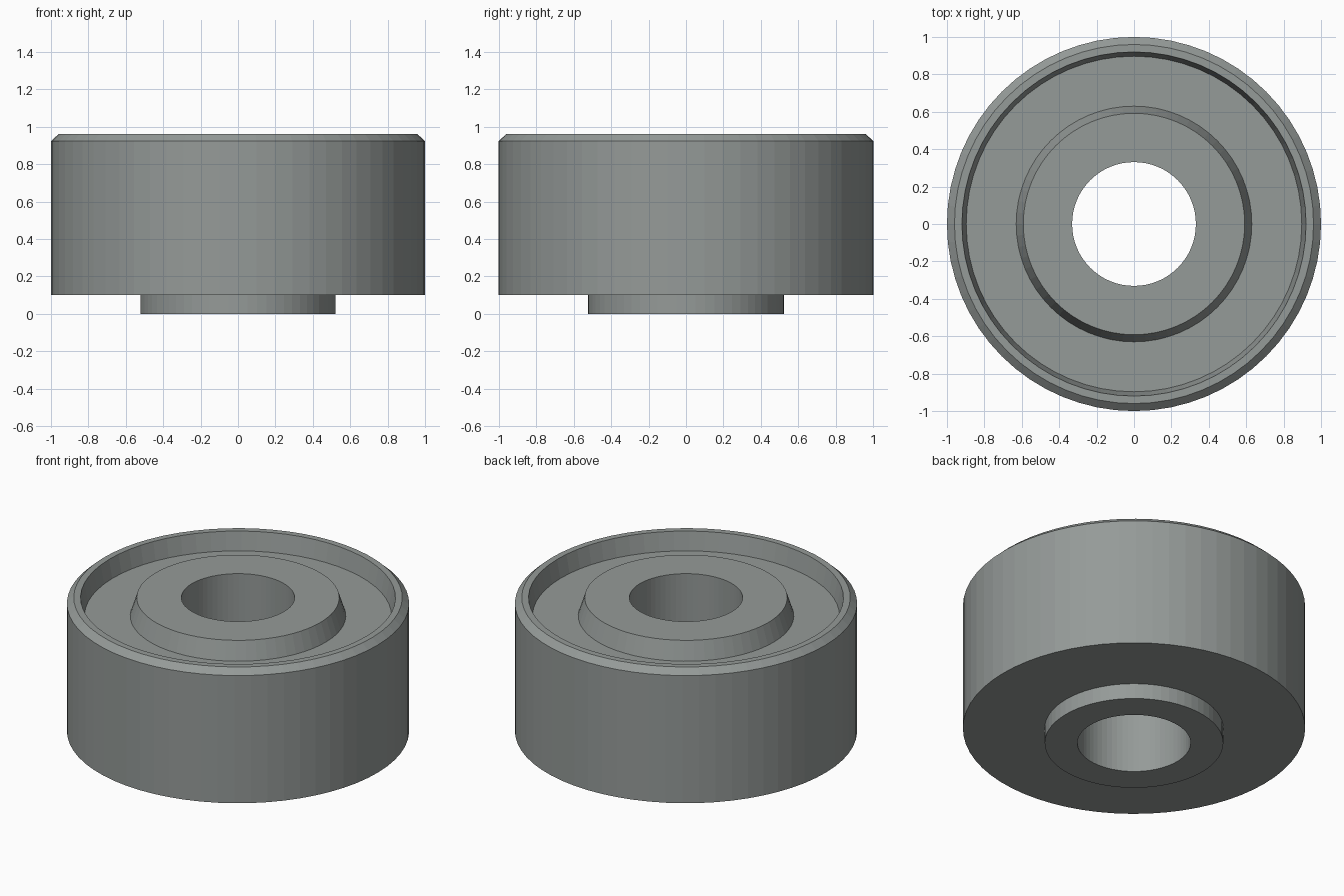
import bpy, bmesh, math

if "Cube" in bpy.data.objects:
    bpy.data.objects.remove(bpy.data.objects["Cube"])

SEGMENTS = 64

# Closed half cross-section (radius, height), revolved around z
profile = [
    (0.331, 0.0), (0.522, 0.0), (0.522, 0.10),   # lower boss
    (1.0, 0.10), (1.0, 0.923), (0.96, 0.96),     # outer wall and chamfer
    (0.92, 0.96), (0.897, 0.843),                # rim and recess wall
    (0.63, 0.843), (0.592, 0.96), (0.331, 0.96), # recess floor and raised hub
]


def lathe(name, points):
    bm = bmesh.new()
    rings = []
    for i in range(SEGMENTS):
        a = 2 * math.pi * i / SEGMENTS
        rings.append([bm.verts.new((r * math.cos(a), r * math.sin(a), z)) for r, z in points])
    n = len(points)
    for i in range(SEGMENTS):
        a, b = rings[i], rings[(i + 1) % SEGMENTS]
        for j in range(n):
            k = (j + 1) % n
            bm.faces.new((a[j], b[j], b[k], a[k]))
    bmesh.ops.recalc_face_normals(bm, faces=bm.faces)
    mesh = bpy.data.meshes.new(name)
    bm.to_mesh(mesh)
    bm.free()
    obj = bpy.data.objects.new(name, mesh)
    bpy.context.collection.objects.link(obj)
    return obj


# Recessed bushing with a through bore
bushing = lathe("bushing", profile)

# Dark grey finish
grey = bpy.data.materials.new("dark_grey")
grey.diffuse_color = (0.30, 0.325, 0.315, 1.0)
grey.use_nodes = True
grey.node_tree.nodes["Principled BSDF"].inputs["Base Color"].default_value = grey.diffuse_color
bushing.data.materials.append(grey)
